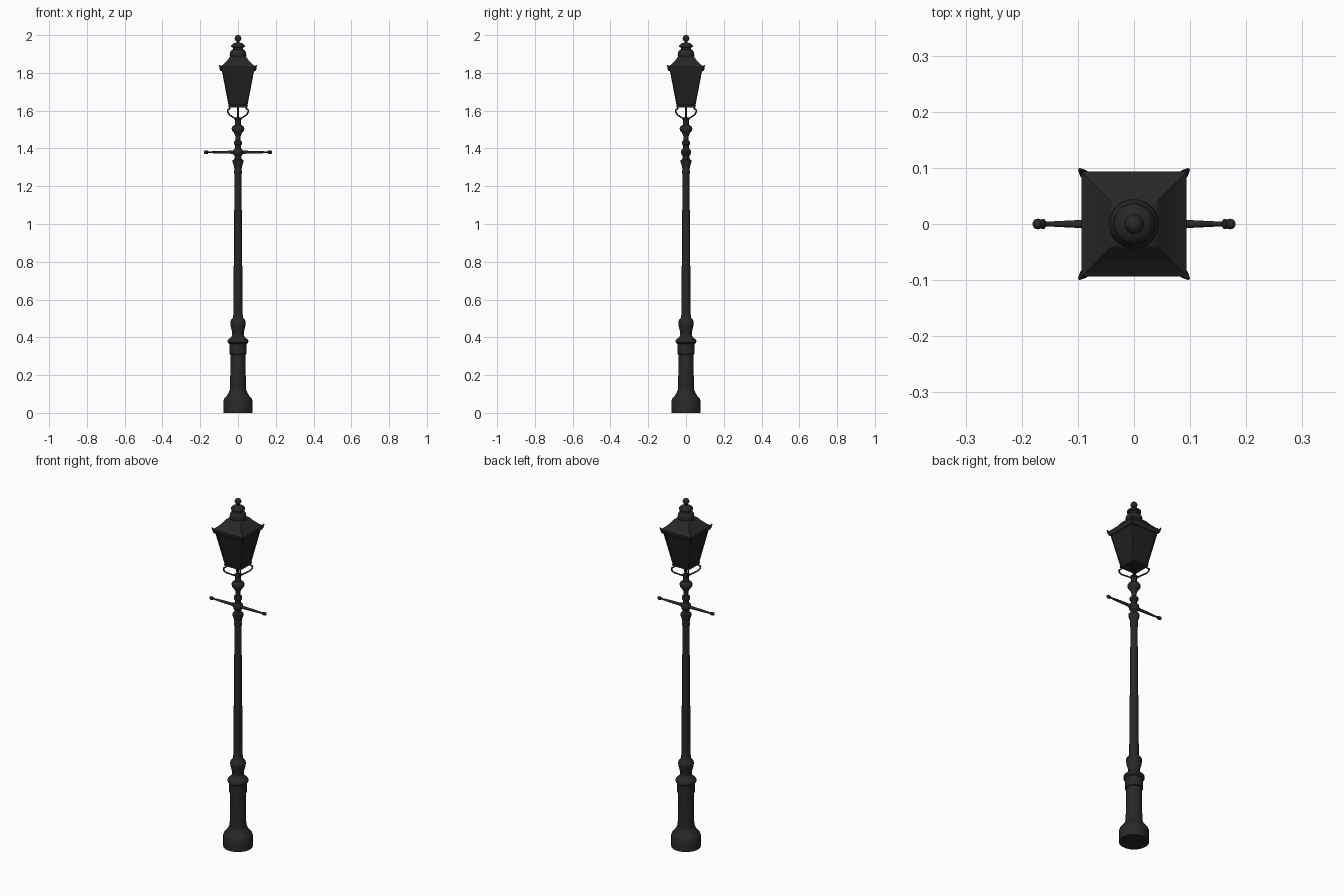
import bpy, bmesh, math
from mathutils import Vector

cube = bpy.data.objects.get("Cube")
if cube:
    bpy.data.objects.remove(cube, do_unlink=True)


def material(name, value):
    m = bpy.data.materials.new(name)
    m.use_nodes = True
    col = (value, value, value, 1)
    m.diffuse_color = col
    bsdf = m.node_tree.nodes["Principled BSDF"]
    bsdf.inputs["Base Color"].default_value = col
    bsdf.inputs["Roughness"].default_value = 0.6
    return m


iron = material("black iron", 0.021)
glass = material("dark glass", 0.015)


def finish(name, bm, smooth=True, mats=(iron,)):
    bmesh.ops.recalc_face_normals(bm, faces=bm.faces)
    me = bpy.data.meshes.new(name)
    bm.to_mesh(me)
    bm.free()
    for m in mats:
        me.materials.append(m)
    ob = bpy.data.objects.new(name, me)
    bpy.context.collection.objects.link(ob)
    if smooth:
        bpy.ops.object.select_all(action="DESELECT")
        ob.select_set(True)
        bpy.context.view_layer.objects.active = ob
        bpy.ops.object.shade_smooth_by_angle(angle=math.radians(40))
    return ob


def loft(bm, profile, sides, turn=0.0, scale=1.0):
    """Stack rings of (radius, height) and close both ends."""
    rings = []
    for r, z in profile:
        ring = []
        for i in range(sides):
            a = turn + math.tau * i / sides
            ring.append(bm.verts.new((r * scale * math.cos(a), r * scale * math.sin(a), z)))
        rings.append(ring)
    walls = []
    for low, high in zip(rings, rings[1:]):
        for i in range(sides):
            j = (i + 1) % sides
            walls.append(bm.faces.new((low[i], low[j], high[j], high[i])))
    bm.faces.new(rings[0][::-1])
    bm.faces.new(rings[-1])
    return walls


def lathe(name, profile, sides=32):
    bm = bmesh.new()
    loft(bm, profile, sides)
    return finish(name, bm)


def ball(name, radius, centre):
    bm = bmesh.new()
    bmesh.ops.create_uvsphere(bm, u_segments=20, v_segments=12, radius=radius)
    bmesh.ops.translate(bm, verts=bm.verts, vec=centre)
    return finish(name, bm)


# Pedestal and column
lathe("plinth", [(.077, 0), (.077, .065), (.073, .075), (.06, .09), (.049, .108), (.045, .12)])
lathe("pedestal", [(.044, .11), (.041, .2), (.041, .31), (.046, .312), (.046, .365),
                   (.054, .372), (.055, .382), (.05, .39), (.036, .4), (.03, .415)])
lathe("vase_collar", [(.03, .41), (.031, .43), (.038, .455), (.041, .475), (.04, .488),
                      (.033, .497), (.026, .505), (.025, .52)])
lathe("shaft", [(.025, .5), (.018, 1.28)], 24)
lathe("upper_collars", [(.018, 1.265), (.021, 1.27), (.021, 1.28), (.019, 1.285), (.021, 1.305),
                        (.028, 1.325), (.028, 1.338), (.018, 1.345), (.017, 1.36),
                        (.024, 1.367), (.027, 1.38), (.024, 1.393), (.015, 1.4), (.015, 1.415),
                        (.022, 1.422), (.022, 1.435), (.014, 1.442), (.014, 1.465),
                        (.02, 1.48), (.032, 1.495), (.034, 1.508), (.028, 1.518),
                        (.017, 1.525), (.016, 1.55), (.019, 1.553), (.019, 1.562), (.005, 1.566)])
lathe("gas_pipe", [(.005, 1.56), (.005, 1.63)], 10)

# Ladder rest arms
for side, label in ((1, "left"), (-1, "right")):
    arm = lathe(label + "_ladder_arm", [(.01, 0), (.01, .03), (.008, .04), (.007, .1), (.0045, .15),
                                        (.0045, .157), (.009, .16), (.009, .165), (.005, .167)], 16)
    arm.rotation_euler.y = side * math.pi / 2
    arm.location.z = 1.38
    ball(label + "_arm_knob", .0095, (side * .1715, 0, 1.38))

# Scrolled brackets and roof corner horns on the diagonals
for i in range(4):
    a = math.radians(45 + 90 * i)
    out = Vector((math.cos(a), math.sin(a), 0))
    curve = bpy.data.curves.new("bracket", "CURVE")
    curve.dimensions = "3D"
    curve.bevel_depth = .0042
    curve.bevel_resolution = 2
    spline = curve.splines.new("BEZIER")
    path = [(.014, 1.555), (.04, 1.567), (.07, 1.584), (.076, 1.602), (.062, 1.613), (.064, 1.628)]
    spline.bezier_points.add(len(path) - 1)
    for p, (r, z) in zip(spline.bezier_points, path):
        p.co = out * r + Vector((0, 0, z))
        p.handle_left_type = p.handle_right_type = "AUTO"
    curve.materials.append(iron)
    ob = bpy.data.objects.new("bracket_%d" % (i + 1), curve)
    bpy.context.collection.objects.link(ob)

    bm = bmesh.new()
    loft(bm, [(.008, -.012), (.0075, 0), (.005, .01), (.003, .019)], 8)
    horn = finish("corner_horn_%d" % (i + 1), bm)
    horn.location = out * .128 + Vector((0, 0, 1.824))
    horn.rotation_euler = (0, math.radians(30), a)

# Square lantern with recessed panes
ROOT2 = math.sqrt(2)
bm = bmesh.new()
panes = loft(bm, [(.049, 1.622), (.086, 1.815)], 4, math.pi / 4, ROOT2)
bmesh.ops.recalc_face_normals(bm, faces=bm.faces)
bmesh.ops.inset_individual(bm, faces=panes, thickness=.007)
bmesh.ops.inset_individual(bm, faces=panes, thickness=.001, depth=-.004)
for f in panes:
    f.material_index = 1
finish("lantern_body", bm, False, (iron, glass))


def square(name, profile):
    square_bm = bmesh.new()
    loft(square_bm, profile, 4, math.pi / 4, ROOT2)
    finish(name, square_bm)


square("lantern_floor", [(.051, 1.617), (.052, 1.628)])
square("lantern_roof", [(.087, 1.808), (.094, 1.825), (.094, 1.832), (.089, 1.836),
                        (.074, 1.848), (.058, 1.865), (.044, 1.884), (.036, 1.89)])

# Vent cap and finial
lathe("vent_cap", [(.036, 1.878), (.043, 1.886), (.044, 1.896), (.041, 1.912), (.034, 1.921),
                   (.027, 1.925), (.027, 1.934), (.037, 1.938), (.036, 1.945), (.028, 1.953),
                   (.016, 1.959), (.008, 1.962), (.007, 1.972)])
ball("finial", .0175, (0, 0, 1.9825))
